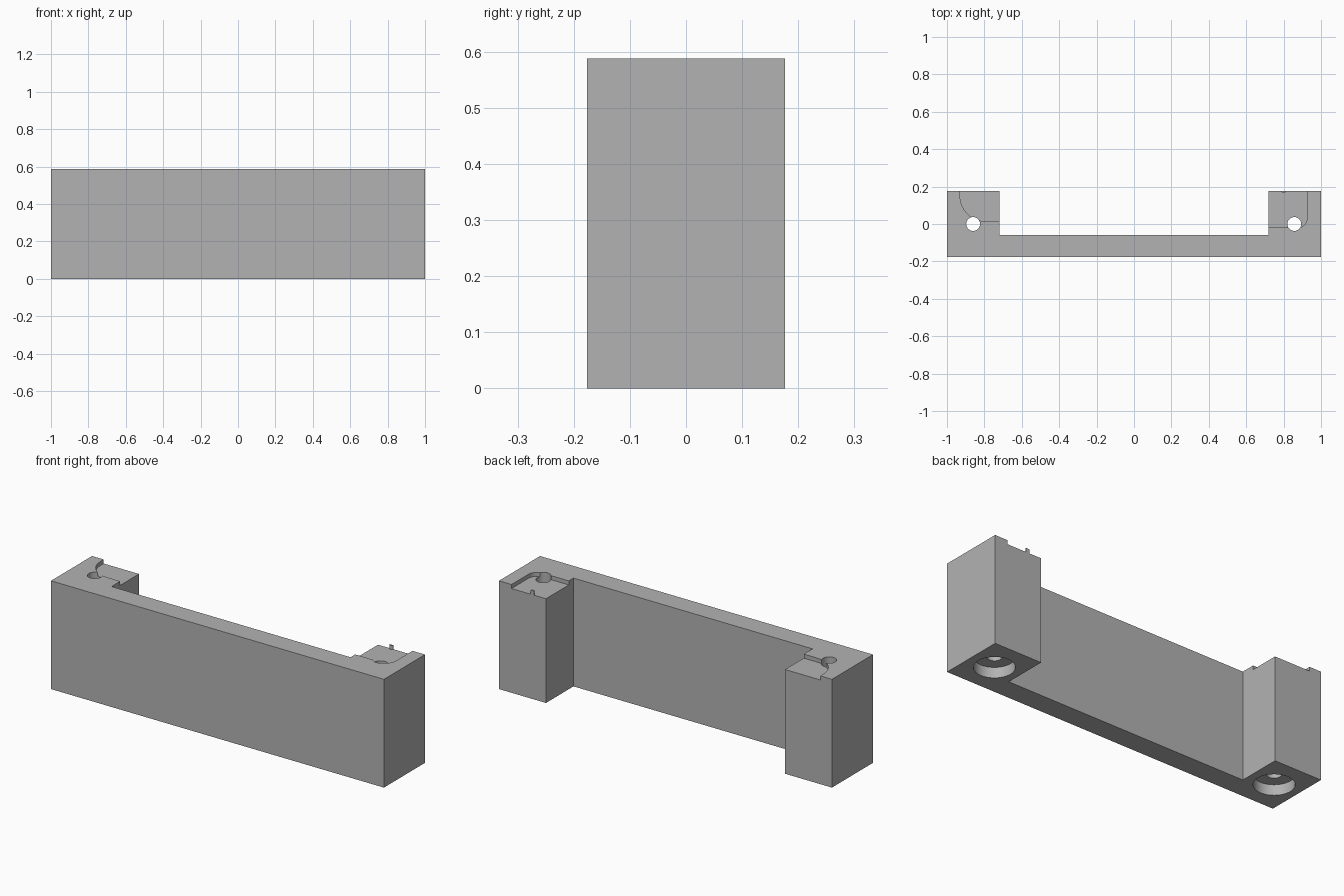
import bpy, bmesh
from math import sin, cos, pi

cube = bpy.data.objects.get("Cube")
if cube:
    bpy.data.objects.remove(cube, do_unlink=True)

HEIGHT, HALF_Y = 0.588, 0.176
INNER_X, WALL_Y = 0.718, -0.06
FLOOR = HEIGHT - 0.022

grey = bpy.data.materials.new("plain grey")
grey.use_nodes = True
colour = (0.45, 0.45, 0.45, 1)
grey.diffuse_color = colour
grey.node_tree.nodes["Principled BSDF"].inputs["Base Color"].default_value = colour


def arc(cx, cy, r, start, end, steps=16):
    """Points along an arc, with angles in half turns."""
    angles = [pi * (start + (end - start) * i / steps) for i in range(steps + 1)]
    return [(cx + r * cos(a), cy + r * sin(a)) for a in angles]


def prism(name, outline, z0, z1):
    """Extrude a flat outline from z0 to z1."""
    bm = bmesh.new()
    face = bm.faces.new([bm.verts.new((x, y, z0)) for x, y in outline])
    top = bmesh.ops.extrude_face_region(bm, geom=[face])["geom"]
    verts = [v for v in top if isinstance(v, bmesh.types.BMVert)]
    bmesh.ops.translate(bm, vec=(0, 0, z1 - z0), verts=verts)
    bmesh.ops.recalc_face_normals(bm, faces=bm.faces)
    mesh = bpy.data.meshes.new(name)
    bm.to_mesh(mesh)
    bm.free()
    mesh.materials.append(grey)
    obj = bpy.data.objects.new(name, mesh)
    bpy.context.collection.objects.link(obj)
    return obj


def cut(target, cutter):
    """Subtract the cutter, then remove it."""
    mod = target.modifiers.new("cut", "BOOLEAN")
    mod.operation, mod.solver, mod.object = "DIFFERENCE", "EXACT", cutter
    bpy.context.view_layer.objects.active = target
    bpy.ops.object.modifier_apply(modifier=mod.name)
    bpy.data.objects.remove(cutter, do_unlink=True)


# U-shaped body: long front wall with a leg at each end
right_half = [(1, -HALF_Y), (1, HALF_Y), (INNER_X, HALF_Y), (INNER_X, WALL_Y)]
body = prism("bracket_body",
             right_half + [(-x, y) for x, y in reversed(right_half)], 0, HEIGHT)

# Shallow pockets on the leg tops, open to the inside and back
OUT_Y, IN_X = 0.3, 0.6
cut(body, prism("tight_pocket", [(IN_X, OUT_Y), (IN_X, -0.02)]
                + arc(0.875, 0.03, 0.05, -0.5, 0) + [(0.925, OUT_Y)], FLOOR, 0.7))
cut(body, prism("wide_pocket", [(-IN_X, OUT_Y), (-IN_X, 0.015)]
                + arc(-0.795, 0.15, 0.135, 1.5, 1) + [(-0.93, OUT_Y)], FLOOR, 0.7))

# Screw holes, counterbored from below
for x in (-0.86, 0.857):
    cut(body, prism("screw_hole", arc(x, 0, 0.037, 0, 2, 48)[:-1], -0.1, 0.7))
    cut(body, prism("counterbore", arc(x, 0, 0.099, 0, 2, 64)[:-1], -0.1, 0.057))

# Tiny half-round locating pin on the back edge of one leg
pin = prism("locating_pin", arc(0.8, HALF_Y, 0.011, 1, 2, 10), FLOOR, HEIGHT)

# Smooth the curved walls and keep the corners sharp
for obj in (body, pin):
    bpy.ops.object.select_all(action="DESELECT")
    obj.select_set(True)
    bpy.context.view_layer.objects.active = obj
    bpy.ops.object.shade_smooth_by_angle(angle=pi / 6)
